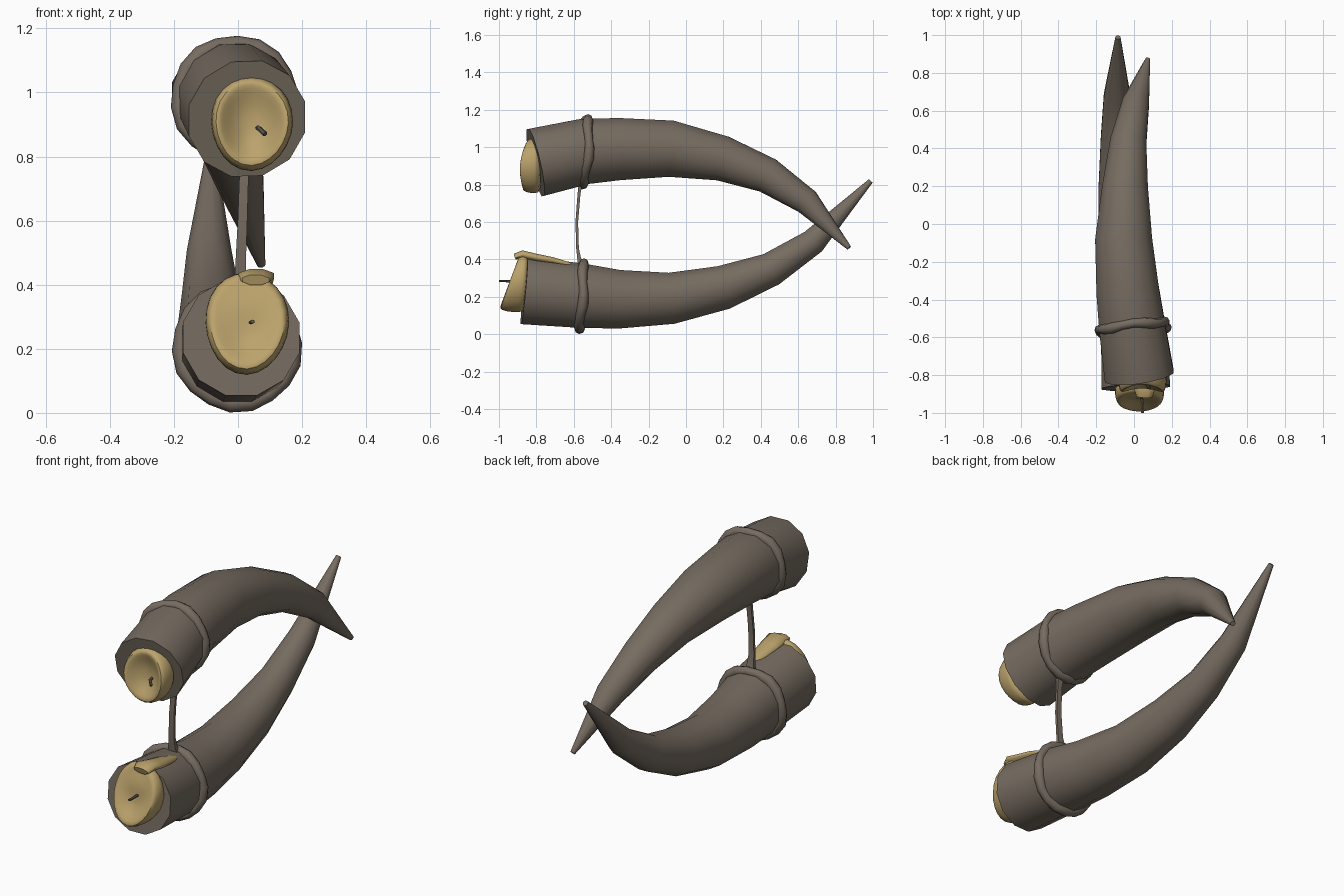
import bpy, bmesh, math
from mathutils import Vector, Matrix

if "Cube" in bpy.data.objects:
    bpy.data.objects.remove(bpy.data.objects["Cube"])


def material(name, rgb):
    m = bpy.data.materials.new(name)
    m.diffuse_color = (*rgb, 1)
    m.use_nodes = True
    m.node_tree.nodes["Principled BSDF"].inputs["Base Color"].default_value = m.diffuse_color
    return m


HORN = material("horn brown", (0.18, 0.149, 0.118))
WAX = material("wax tan", (0.50, 0.365, 0.15))
WICK = material("wick grey", (0.11, 0.095, 0.08))


def finish(name, bm, mat, angle=45):
    bmesh.ops.recalc_face_normals(bm, faces=bm.faces)
    mesh = bpy.data.meshes.new(name)
    bm.to_mesh(mesh)
    bm.free()
    ob = bpy.data.objects.new(name, mesh)
    bpy.context.collection.objects.link(ob)
    mesh.materials.append(mat)
    bpy.ops.object.select_all(action='DESELECT')
    ob.select_set(True)
    bpy.context.view_layer.objects.active = ob
    bpy.ops.object.shade_smooth_by_angle(angle=math.radians(angle))
    return ob


def skin(bm, rings):
    """Bridge rings of points and close both ends."""
    loops = [[bm.verts.new(p) for p in r] for r in rings]
    n = len(loops[0])
    for a, b in zip(loops, loops[1:]):
        for i in range(n):
            j = (i + 1) % n
            bm.faces.new((a[i], a[j], b[j], b[i]))
    bm.faces.new(loops[0])
    bm.faces.new(loops[-1])


def tube(name, sections, sides, mat, angle=45, ref=(1, 0, 0)):
    """Loft of (x, y, z, half width, half height) sections along their path."""
    pts = [Vector(s[:3]) for s in sections]
    rings = []
    for i, s in enumerate(sections):
        t = (pts[min(i + 1, len(pts) - 1)] - pts[max(i - 1, 0)]).normalized()
        side = Vector(ref)
        side = (side - t * side.dot(t)).normalized()
        up = side.cross(t)
        rings.append([pts[i] + side * s[3] * math.cos(a) + up * s[4] * math.sin(a)
                      for a in (2 * math.pi * (k + 0.5) / sides for k in range(sides))])
    bm = bmesh.new()
    skin(bm, rings)
    return finish(name, bm, mat, angle)


def horn(name, path):
    tube(name, [(x, y, z, r, r) for x, y, z, r in path], 12, HORN)


def binding(name, center, direction, major, minor):
    """Lumpy cord wrapped around a horn."""
    rot = Vector((0, 0, 1)).rotation_difference(Vector(direction)).to_matrix()
    n, m = 18, 8
    bm = bmesh.new()
    grid = []
    for i in range(n):
        a = 2 * math.pi * i / n
        lump = minor * (1 + 0.12 * math.sin(5 * a))
        shift = 0.006 * math.sin(4 * a + 1)
        row = []
        for k in range(m):
            b = 2 * math.pi * k / m
            r = major + lump * math.cos(b)
            p = Vector((r * math.cos(a), r * math.sin(a), lump * math.sin(b) + shift))
            row.append(bm.verts.new(rot @ p + Vector(center)))
        grid.append(row)
    for i in range(n):
        for k in range(m):
            i2, k2 = (i + 1) % n, (k + 1) % m
            bm.faces.new((grid[i][k], grid[i2][k], grid[i2][k2], grid[i][k2]))
    finish(name, bm, HORN, 60)


def wax(name, center, rx, rz, back, rim, floor):
    """Dished wax plug; rim(angle) gives the y of its lip."""
    n = 12
    # (scale, blend from back to lip) outside, then lip to dish floor
    steps = [(0.97, 0, back), (1.0, 0.35, back), (0.97, 0.8, back), (0.88, 1, back),
             (0.76, 0.9, floor), (0.5, 0.35, floor), (0.2, 0, floor)]
    rings = []
    for s, f, start in steps:
        ring = []
        for i in range(n):
            a = 2 * math.pi * i / n
            w = s * (1 + 0.03 * math.sin(3 * a + 0.6))
            y = start + (rim(a) - start) * f
            ring.append(Vector((center[0] + rx * w * math.cos(a), y,
                                center[1] + rz * w * math.sin(a))))
        rings.append(ring)
    bm = bmesh.new()
    skin(bm, rings)
    ob = finish(name, bm, WAX, 70)
    sub = ob.modifiers.new("soften", 'SUBSURF')
    sub.levels = sub.render_levels = 1


# Horns
horn("upper_horn", [(0.028, -0.805, 0.918, 0.19), (-0.01, -0.545, 0.977, 0.181),
                    (-0.033, -0.36, 0.99, 0.172), (-0.055, -0.08, 0.992, 0.156),
                    (-0.047, 0.195, 0.94, 0.125), (-0.03, 0.435, 0.85, 0.099),
                    (0.01, 0.645, 0.71, 0.073), (0.073, 0.872, 0.462, 0.013)])
horn("lower_horn", [(0.01, -0.865, 0.235, 0.188), (-0.003, -0.56, 0.206, 0.178),
                    (-0.022, -0.36, 0.187, 0.162), (-0.05, -0.08, 0.192, 0.142),
                    (-0.07, 0.20, 0.25, 0.122), (-0.085, 0.455, 0.347, 0.094),
                    (-0.09, 0.68, 0.495, 0.072), (-0.085, 0.988, 0.82, 0.014)])

# Cord around each horn and the strap joining them
binding("upper_binding", (-0.01, -0.543, 0.978), (-0.12, 1, -0.07), 0.176, 0.026)
binding("lower_binding", (-0.003, -0.563, 0.206), (-0.06, 1, -0.06), 0.178, 0.026)
tube("strap", [(0.02, -0.56, 0.83, 0.026, 0.016), (0.019, -0.572, 0.75, 0.02, 0.011),
               (0.014, -0.584, 0.6, 0.021, 0.010), (0.008, -0.58, 0.46, 0.023, 0.010),
               (0.008, -0.572, 0.41, 0.028, 0.014), (0.008, -0.562, 0.36, 0.045, 0.02)],
     4, HORN, 30)

# Wax plugs
wax("upper_wax", (0.043, 0.905), 0.135, 0.156, -0.77,
    lambda a: -0.86 - 0.035 * math.cos(a) ** 2 + 0.012 * math.sin(a), -0.825)
wax("lower_wax", (0.028, 0.28), 0.138, 0.168, -0.84,
    lambda a: -0.945 + 0.055 * math.sin(a), -0.925)
tube("wax_drip", [(0.055, -0.915, 0.415, 0.045, 0.018), (0.057, -0.875, 0.428, 0.06, 0.022),
                  (0.057, -0.80, 0.41, 0.055, 0.022), (0.055, -0.71, 0.395, 0.045, 0.018),
                  (0.05, -0.62, 0.372, 0.02, 0.012)], 8, WAX, 70)

# Wicks
tube("upper_wick", [(0.085, -0.87, 0.87, 0.008, 0.008), (0.065, -0.85, 0.888, 0.008, 0.008),
                    (0.06, -0.81, 0.89, 0.008, 0.008)], 6, WICK)
tube("lower_wick", [(0.045, -1.0, 0.285, 0.008, 0.006), (0.045, -0.96, 0.284, 0.008, 0.006),
                    (0.04, -0.91, 0.282, 0.008, 0.006)], 6, WICK)
